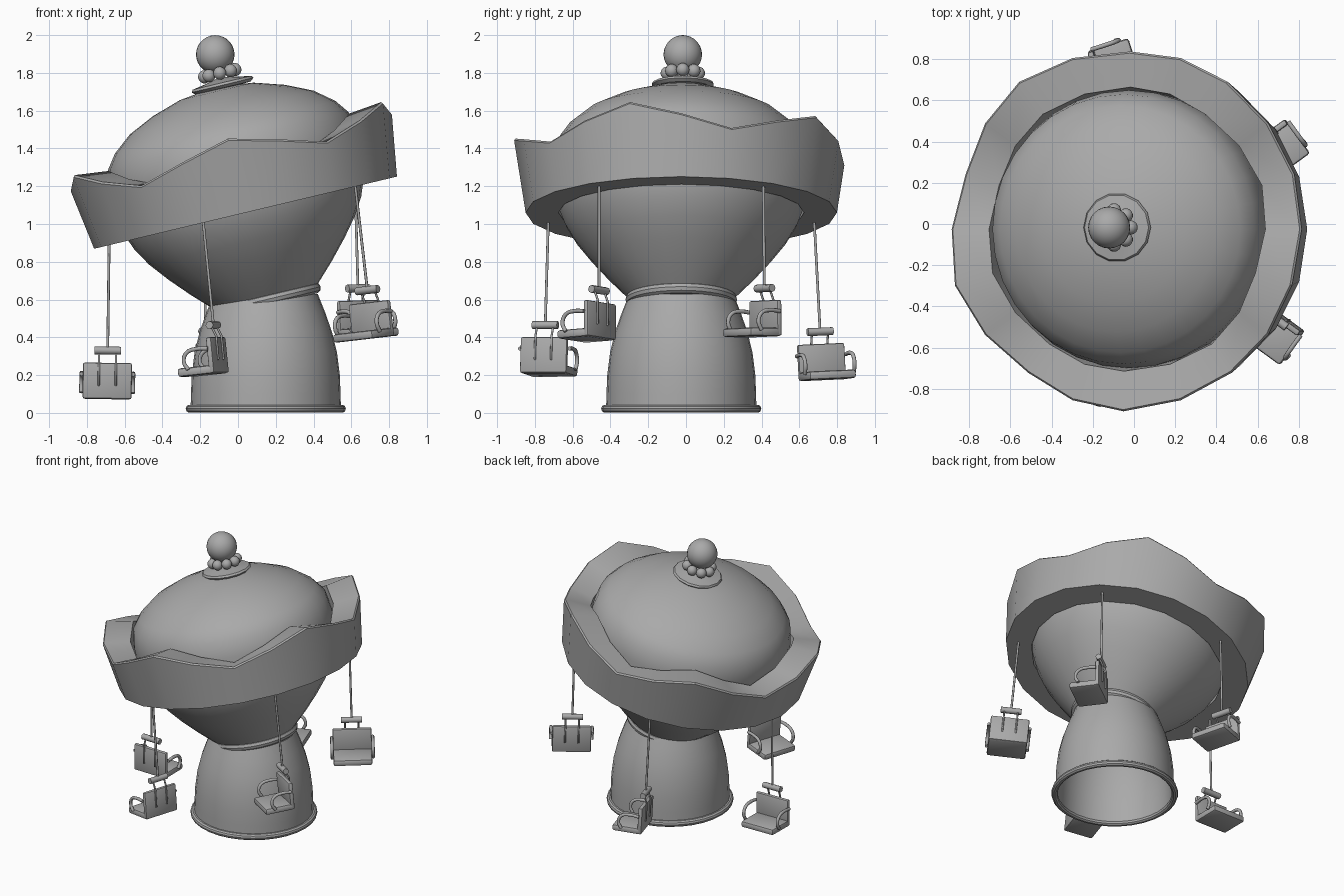
import bpy, bmesh
from math import sin, cos, pi, radians
from mathutils import Matrix, Vector

if "Cube" in bpy.data.objects:
    bpy.data.objects.remove(bpy.data.objects["Cube"], do_unlink=True)

GREY = (0.4, 0.4, 0.4, 1)
grey = bpy.data.materials.new("plain_grey")
grey.use_nodes = True
grey.diffuse_color = GREY
grey.node_tree.nodes["Principled BSDF"].inputs["Base Color"].default_value = GREY


def place(name, data, matrix):
    ob = bpy.data.objects.new(name, data)
    bpy.context.collection.objects.link(ob)
    ob.matrix_world = matrix
    data.materials.append(grey)
    return ob


def finish(name, bm, matrix, angle=35):
    bmesh.ops.remove_doubles(bm, verts=bm.verts, dist=1e-5)
    bmesh.ops.recalc_face_normals(bm, faces=bm.faces)
    me = bpy.data.meshes.new(name)
    bm.to_mesh(me)
    bm.free()
    me.shade_smooth()
    me.set_sharp_from_angle(angle=radians(angle))
    return place(name, me, matrix)


def lathe(name, profile, matrix, segments=32, start=0, closed=False):
    """Spin a profile; profile is a list of (r, z) or a function of angle."""
    bm = bmesh.new()
    rings = []
    for k in range(segments):
        a = start + 2 * pi * k / segments
        pts = profile(a) if callable(profile) else profile
        rings.append([bm.verts.new((r * cos(a), r * sin(a), z)) for r, z in pts])
    n = len(rings[0])
    for k in range(segments):
        p, q = rings[k], rings[(k + 1) % segments]
        for i in range(n if closed else n - 1):
            j = (i + 1) % n
            bm.faces.new((p[i], q[i], q[j], p[j]))
    bmesh.ops.remove_doubles(bm, verts=bm.verts, dist=1e-5)
    return finish(name, bm, matrix)


def torus(name, major, minor, z, matrix):
    profile = [(major + minor * cos(t * pi / 5), z + minor * sin(t * pi / 5)) for t in range(10)]
    return lathe(name, profile, matrix, 32, 0, True)


def ball(name, radius, centre, matrix, u=24, v=14):
    bm = bmesh.new()
    bmesh.ops.create_uvsphere(bm, u_segments=u, v_segments=v, radius=radius)
    return finish(name, bm, matrix @ Matrix.Translation(centre))


def box(name, size, centre, matrix, bevel):
    bm = bmesh.new()
    bmesh.ops.create_cube(bm, size=1)
    bmesh.ops.scale(bm, vec=size, verts=bm.verts)
    bmesh.ops.bevel(bm, geom=bm.edges[:], offset=bevel, segments=2, affect='EDGES', profile=0.5)
    return finish(name, bm, matrix @ Matrix.Translation(centre))


def tube(name, points, radius, matrix=Matrix(), smooth=False):
    cu = bpy.data.curves.new(name, 'CURVE')
    cu.dimensions = '3D'
    cu.bevel_depth = radius
    cu.bevel_resolution = 2
    cu.use_fill_caps = True
    cu.resolution_u = 4
    sp = cu.splines.new('BEZIER' if smooth else 'POLY')
    if smooth:
        sp.bezier_points.add(len(points) - 1)
        for bp, p in zip(sp.bezier_points, points):
            bp.co = p
            bp.handle_left_type = bp.handle_right_type = 'AUTO'
    else:
        sp.points.add(len(points) - 1)
        for pt, p in zip(sp.points, points):
            pt.co = (*p, 1)
    return place(name, cu, matrix)


# Upright hollow pedestal
BASE = Matrix.Translation((0.147, -0.025, 0))
outer = [(0.398, 0.02), (0.396, 0.1), (0.392, 0.2), (0.377, 0.32), (0.35, 0.43), (0.315, 0.53), (0.275, 0.63)]
inner = [(r - 0.015, z) for r, z in reversed(outer)]
lathe("pedestal", outer + inner, BASE, 32, 0, True)
torus("pedestal_foot_ring", 0.402, 0.022, 0.022, BASE)

# Tilted head
HEAD = Matrix.Translation((0.04, -0.025, 1.06)) @ Matrix.Rotation(radians(-13.4), 4, 'Y')
torus("neck_ring", 0.265, 0.031, -0.473, HEAD)
lathe("lower_bowl", [(0, -0.5), (0.25, -0.49), (0.31, -0.43), (0.385, -0.355), (0.48, -0.25),
                     (0.56, -0.15), (0.615, -0.06), (0.65, 0.03), (0.67, 0.15)], HEAD, 32)
lathe("dome", [(0.67, 0.15), (0.675, 0.28), (0.655, 0.39), (0.6, 0.465), (0.5, 0.545),
               (0.36, 0.61), (0.2, 0.66), (0, 0.685)], HEAD, 32)


# Wavy canopy ring with five crests
def canopy_section(a):
    h = 0.335 + 0.068 * cos(5 * (a + radians(18)))
    return [(0.65, 0), (0.824, 0), (0.822 + 0.16 * (h - 0.01), h - 0.01),
            (0.812 + 0.16 * h, h), (0.69, h - 0.02)]


lathe("canopy_ring", canopy_section, HEAD, 20, radians(-18), True)

# Finial: saucer, bead circle and ball
TOP = HEAD @ Matrix.Translation((0.038, 0.008, 0))
lathe("finial_saucer", [(0, 0.66), (0.15, 0.67), (0.168, 0.685), (0.16, 0.698), (0.1, 0.708), (0, 0.73)], TOP, 14)
for k in range(8):
    a = k * pi / 4
    ball(f"finial_bead_{k + 1}", 0.035, (0.083 * cos(a), 0.083 * sin(a), 0.75), TOP, 14, 8)
ball("finial_ball", 0.102, (0, 0, 0.852), TOP)


# Hanging chairs: x is outward, y is backward, z runs up the rope
def chair(tag, angle, bar):
    a = radians(angle)
    top = HEAD @ Vector((0.74 * cos(a), 0.74 * sin(a), 0.01))
    bar = Vector(bar)
    up = (top - bar).normalized()
    back = Vector((-sin(a), cos(a), 0))
    back = (back - up * back.dot(up)).normalized()
    out = back.cross(up)
    m = Matrix((out, back, up)).transposed().to_4x4()
    m.translation = bar
    tube(f"{tag}_rope", [top, bar], 0.0075)
    tube(f"{tag}_hanger_bar", [(-0.07, 0, 0), (0.07, 0, 0)], 0.021, m)
    box(f"{tag}_backrest", (0.26, 0.03, 0.19), (0, 0.005, -0.16), m, 0.01)
    box(f"{tag}_seat", (0.26, 0.2, 0.045), (0, -0.085, -0.235), m, 0.014)
    for side, s in (("outer", 1), ("inner", -1)):
        tube(f"{tag}_{side}_strap", [(s * 0.045, 0, 0), (s * 0.045, 0.024, -0.06),
                                     (s * 0.045, 0.024, -0.18), (s * 0.045, 0.005, -0.19)], 0.006, m)
        x = s * 0.137
        tube(f"{tag}_{side}_armrest", [(x, 0, -0.125), (x, -0.06, -0.12), (x, -0.12, -0.135),
                                       (x, -0.14, -0.18), (x, -0.12, -0.225)], 0.011, m, True)


chair("right_chair", 180, (-0.69, -0.02, 0.33))
chair("front_chair", -108, (-0.13, -0.745, 0.465))
chair("back_chair", 108, (-0.17, 0.71, 0.43))
chair("left_front_chair", -36, (0.685, -0.46, 0.65))
chair("left_back_chair", 36, (0.635, 0.415, 0.66))
